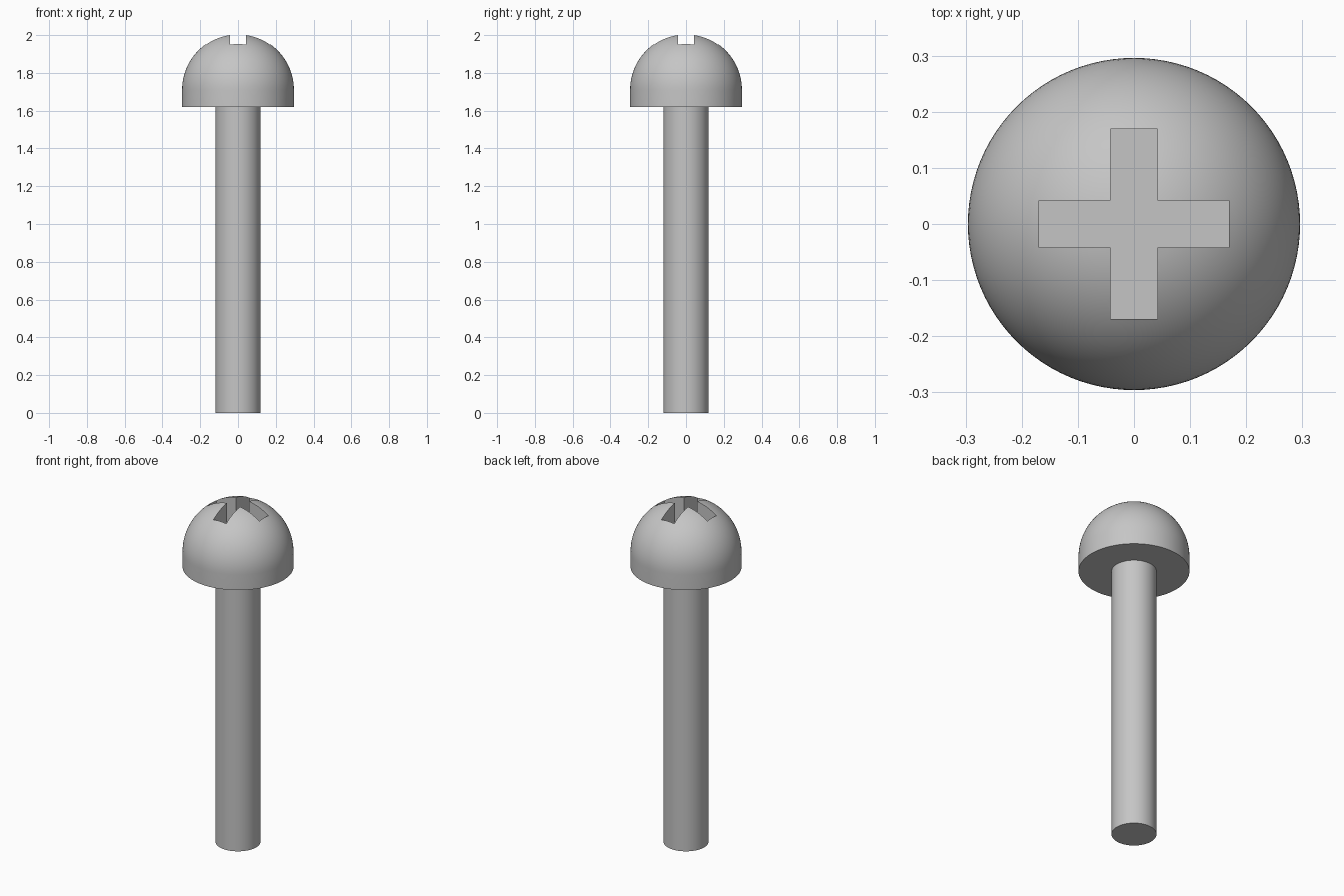
import bpy
import bmesh
from math import sin, cos, pi, radians, sqrt
from mathutils import Matrix, Vector

if "Cube" in bpy.data.objects:
    bpy.data.objects.remove(bpy.data.objects["Cube"], do_unlink=True)

HEAD_R, HEAD_BASE, DOME_Z = 0.296, 1.62, 1.71
SHAFT_R = 0.12
SLOT_HALF, SLOT_REACH, SLOT_FLOOR = 0.042, 0.169, 1.83
SEGMENTS, RINGS = 96, 24

steel = bpy.data.materials.new("grey steel")
steel.use_nodes = True
colour = (0.56, 0.56, 0.56, 1)
steel.diffuse_color = colour
steel.node_tree.nodes["Principled BSDF"].inputs["Base Color"].default_value = colour


def add_object(name, bm):
    bmesh.ops.recalc_face_normals(bm, faces=bm.faces)
    mesh = bpy.data.meshes.new(name)
    bm.to_mesh(mesh)
    bm.free()
    mesh.materials.append(steel)
    obj = bpy.data.objects.new(name, mesh)
    bpy.context.collection.objects.link(obj)
    return obj


def lathe(name, profile):
    """Revolve (radius, z) points around the z axis."""
    bm = bmesh.new()
    verts = [bm.verts.new((r, 0, z)) for r, z in profile]
    edges = [bm.edges.new(pair) for pair in zip(verts, verts[1:])]
    bmesh.ops.spin(bm, geom=verts + edges, cent=(0, 0, 0), axis=(0, 0, 1),
                   angle=2 * pi, steps=SEGMENTS, use_duplicate=False)
    bmesh.ops.remove_doubles(bm, verts=bm.verts, dist=1e-5)
    return add_object(name, bm)


def activate(obj):
    bpy.ops.object.select_all(action="DESELECT")
    obj.select_set(True)
    bpy.context.view_layer.objects.active = obj


# Shaft, tucked slightly into the head
shaft = lathe("shaft", [(0, 0), (SHAFT_R, 0), (SHAFT_R, HEAD_BASE + 0.01),
                        (0, HEAD_BASE + 0.01)])

# Head: short straight rim below a hemispherical dome
dome = [(HEAD_R * cos(pi / 2 * i / RINGS), DOME_Z + HEAD_R * sin(pi / 2 * i / RINGS))
        for i in range(RINGS)]
head = lathe("head", [(0, HEAD_BASE), (HEAD_R, HEAD_BASE)] + dome
             + [(0, DOME_Z + HEAD_R)])

# Cross-shaped cutter: one arm's corners repeated by quarter turns
bm = bmesh.new()
arm = [(SLOT_HALF, -SLOT_HALF), (SLOT_REACH, -SLOT_HALF), (SLOT_REACH, SLOT_HALF)]
corners = [Matrix.Rotation(k * pi / 2, 3, "Z") @ Vector((x, y, SLOT_FLOOR))
           for k in range(4) for x, y in arm]
floor = bm.faces.new([bm.verts.new(c) for c in corners])
raised = bmesh.ops.extrude_face_region(bm, geom=[floor], use_keep_orig=True)["geom"]
bmesh.ops.translate(bm, vec=(0, 0, 0.4),
                    verts=[v for v in raised if isinstance(v, bmesh.types.BMVert)])
cutter = add_object("cross_slot_cutter", bm)
cutter.hide_render = True

# Cut the drive recess into the dome
activate(head)
cut = head.modifiers.new("cross slot", "BOOLEAN")
cut.operation = "DIFFERENCE"
cut.solver = "EXACT"
cut.object = cutter
bpy.ops.object.modifier_apply(modifier=cut.name)
bpy.data.objects.remove(cutter, do_unlink=True)

# Smooth round surfaces, crisp rims and slot edges
for part in (shaft, head):
    activate(part)
    bpy.ops.object.shade_smooth_by_angle(angle=radians(30))
